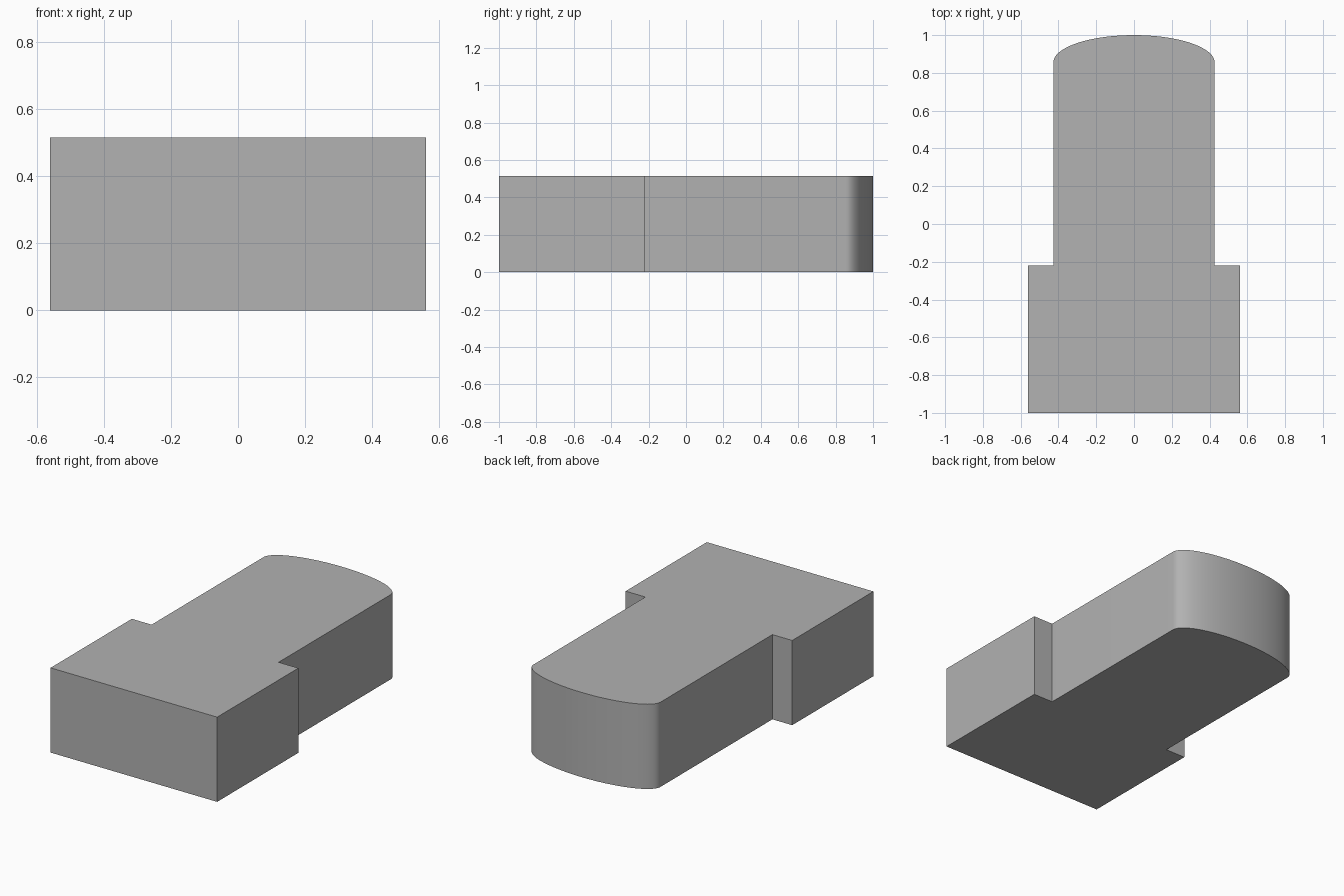
import bpy
import bmesh
from math import cos, sin, pi, radians

cube = bpy.data.objects.get("Cube")
if cube:
    bpy.data.objects.remove(cube, do_unlink=True)

HEIGHT = 0.515
WIDE, NARROW = 0.56, 0.427      # half widths of the head and the stem
STEP_Y, ARC_Y = -0.22, 0.855    # where the stem begins, where its end curves
SEGMENTS = 48

# Plain grey
grey = bpy.data.materials.new("plain grey")
grey.use_nodes = True
color = (0.445, 0.445, 0.445, 1)
grey.diffuse_color = color
grey.node_tree.nodes["Principled BSDF"].inputs["Base Color"].default_value = color

# Outline: wide head, narrower stem, half-ellipse end
outline = [(-NARROW, STEP_Y), (-WIDE, STEP_Y), (-WIDE, -1),
           (WIDE, -1), (WIDE, STEP_Y), (NARROW, STEP_Y)]
for i in range(SEGMENTS + 1):
    a = pi * i / SEGMENTS
    outline.append((NARROW * cos(a), ARC_Y + (1 - ARC_Y) * sin(a)))

# Extrude the outline into a solid block
bm = bmesh.new()
base = bm.faces.new([bm.verts.new((x, y, 0)) for x, y in outline])
top = bmesh.ops.extrude_face_region(bm, geom=[base], use_keep_orig=True)
bmesh.ops.translate(bm, vec=(0, 0, HEIGHT),
                    verts=[v for v in top["geom"] if isinstance(v, bmesh.types.BMVert)])
bmesh.ops.recalc_face_normals(bm, faces=bm.faces)
mesh = bpy.data.meshes.new("stepped_block")
bm.to_mesh(mesh)
bm.free()
mesh.materials.append(grey)

block = bpy.data.objects.new("stepped_block", mesh)
bpy.context.collection.objects.link(block)

# Smooth the curved end, keep the corners sharp
bpy.ops.object.select_all(action="DESELECT")
block.select_set(True)
bpy.context.view_layer.objects.active = block
bpy.ops.object.shade_smooth_by_angle(angle=radians(30))
